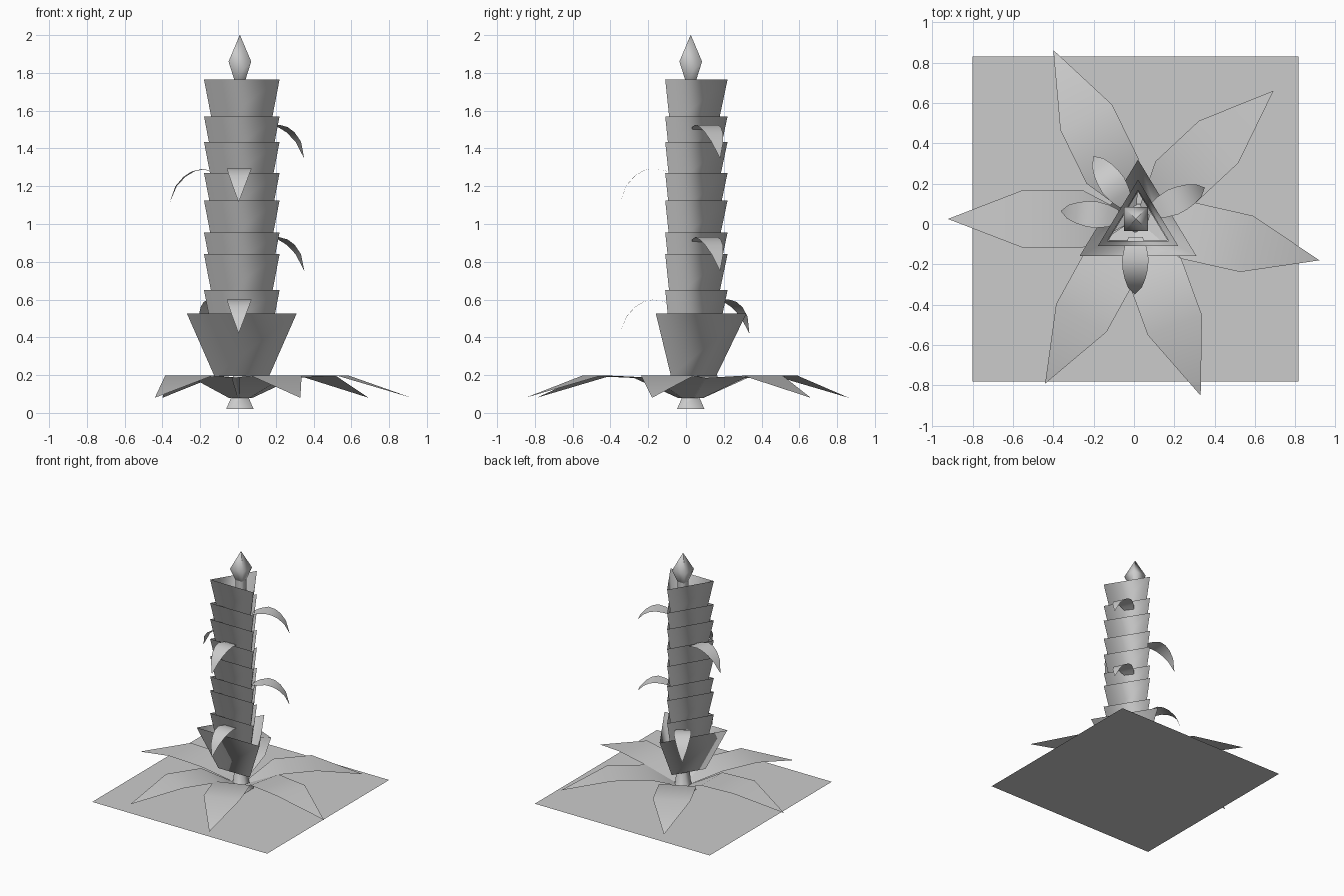
import bpy, math
from mathutils import Vector

if "Cube" in bpy.data.objects:
    bpy.data.objects.remove(bpy.data.objects["Cube"])

CX, CY = 0.01, 0.025          # plant axis

grey = bpy.data.materials.new("light_grey")
grey.diffuse_color = (0.6, 0.6, 0.6, 1)
grey.use_nodes = True
grey.node_tree.nodes["Principled BSDF"].inputs["Base Color"].default_value = grey.diffuse_color


def make(name, verts, faces, smooth=True):
    me = bpy.data.meshes.new(name)
    me.from_pydata(verts, [], faces)
    me.materials.append(grey)
    for p in me.polygons:
        p.use_smooth = smooth
    me.update()
    ob = bpy.data.objects.new(name, me)
    bpy.context.collection.objects.link(ob)
    return ob


def rings(name, sections, closed_top=False):
    """Skin a stack of equal-sized rings (bottom to top)."""
    n = len(sections[0])
    verts = [v for s in sections for v in s]
    faces = []
    for k in range(len(sections) - 1):
        for i in range(n):
            j = (i + 1) % n
            faces.append((k * n + i, k * n + j, (k + 1) * n + j, (k + 1) * n + i))
    if closed_top:
        top = (len(sections) - 1) * n
        faces.append(tuple(range(top, top + n)))
    return make(name, verts, faces)


def leaf(name, angle, profile, z0=0.0):
    """Leaf strip from (radius, height, half width) rows; last row is the tip."""
    c, s = math.cos(math.radians(angle)), math.sin(math.radians(angle))
    verts, faces = [], []
    for r, z, w in profile[:-1]:
        for side in (-w, w):
            verts.append((CX + r * c - side * s, CY + r * s + side * c, z0 + z))
    r, z, _ = profile[-1]
    verts.append((CX + r * c, CY + r * s, z0 + z))
    n = len(profile) - 1
    for k in range(n - 1):
        faces.append((2 * k, 2 * k + 2, 2 * k + 3, 2 * k + 1))
    faces.append((2 * n - 2, 2 * n, 2 * n - 1))
    return make(name, verts, faces)


# ground sheet
make("ground_sheet", [(-0.8, -0.78, 0), (0.815, -0.78, 0), (0.815, 0.83, 0), (-0.8, 0.83, 0)],
     [(0, 1, 2, 3)], False)


# trunk: stacked, open triangular cups
def tri(w, z):
    x = 0.02
    return [(x - w, -0.55 * w, z), (x + w, -0.55 * w, z), (x, 1.1 * w, z)]


rings("base_cup", [tri(0.145, 0.195), tri(0.29, 0.525)])
for i, z in enumerate((0.65, 0.84, 0.955, 1.125, 1.27, 1.435, 1.57, 1.765)):
    rings(f"trunk_cup_{i + 1}", [tri(0.152, z - 0.25), tri(0.2, z)])


# square stem with pointed bud on top
def square(h, z):
    return [(CX - h, CY - h, z), (CX + h, CY - h, z), (CX + h, CY + h, z), (CX - h, CY + h, z)]


rings("stem", [square(0.073, 0.02), square(0.042, 0.09), square(0.03, 0.3), square(0.03, 1.77)])
rings("bud", [square(0.03, 1.765), square(0.06, 1.86), square(0.001, 2.0)], True)

# large leaves spread over the ground
ground_profile = [(0.06, 0.08, 0.035), (0.265, 0.185, 0.143), (0.56, 0.197, 0.143), (0.932, 0.08, 0)]
for i, a in enumerate((43, -12.7, -69.9, -118.9, 180, 116.1)):
    leaf(f"ground_leaf_{i + 1}", a, ground_profile)

# small drooping leaves on the trunk
small_profile = [(0.09, -0.03, 0.035), (0.14, -0.011, 0.055), (0.2, 0.0, 0.066), (0.25, -0.012, 0.062),
                 (0.295, -0.04, 0.052), (0.34, -0.09, 0.034), (0.375, -0.18, 0)]
small = ((24.5, 1.525), (24.5, 0.93), (174, 1.29), (-91, 1.295), (-91, 0.6), (124, 0.6))
for i, (a, z) in enumerate(small):
    leaf(f"trunk_leaf_{i + 1}", a, small_profile, z)
